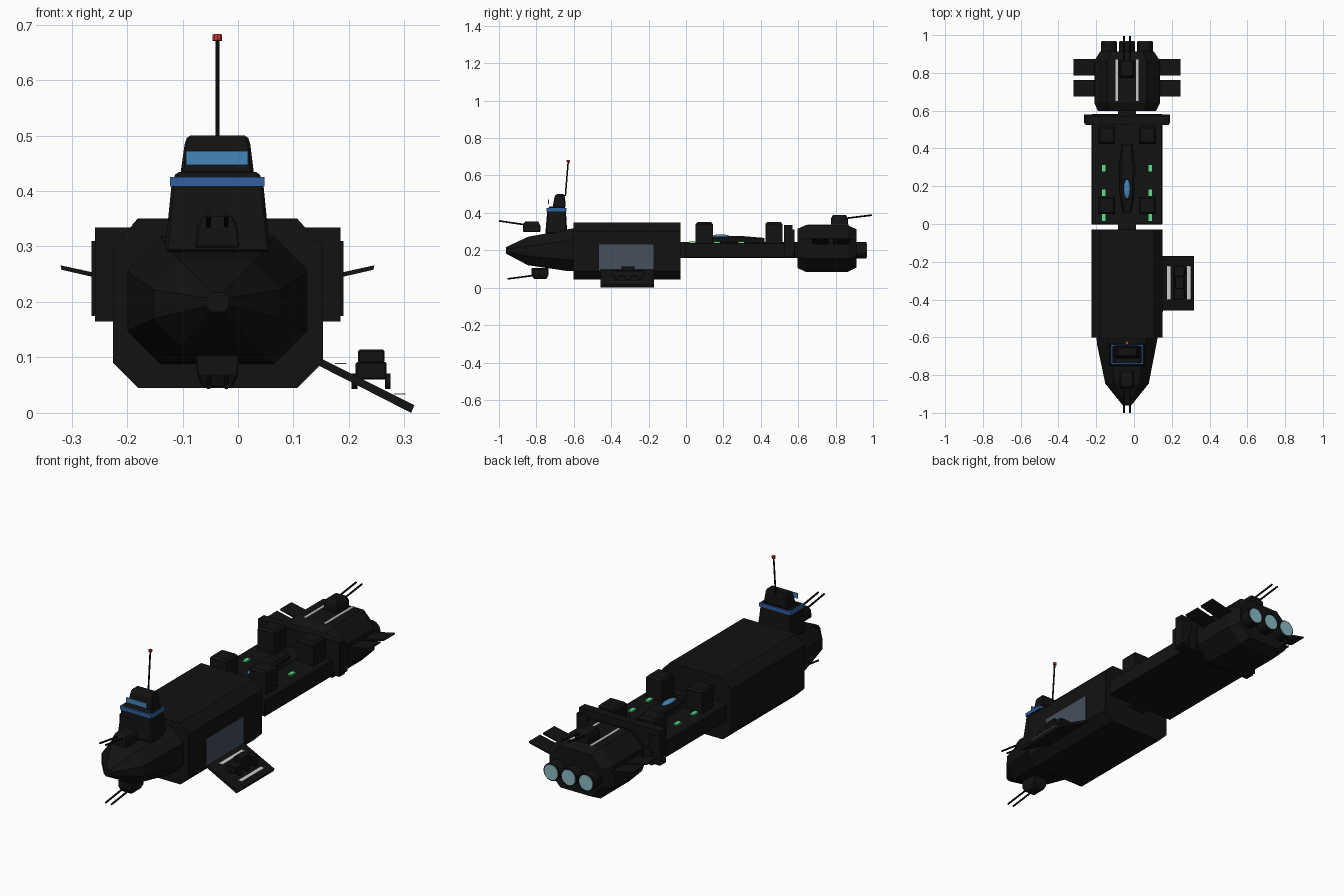
import bpy, bmesh, math
from mathutils import Vector

CX = -0.037  # ship centreline


def mat(name, rgb):
    m = bpy.data.materials.new(name)
    m.diffuse_color = (*rgb, 1)
    return m


BLACK = mat("hull_black", (0.006, 0.006, 0.006))
BLUE = mat("blue", (0.03, 0.12, 0.36))
GLASS = mat("glass_blue", (0.06, 0.24, 0.5))
WHITE = mat("white", (0.75, 0.75, 0.75))
GREEN = mat("green", (0.1, 0.75, 0.25))
RED = mat("red", (0.6, 0.04, 0.04))
GLOW = mat("engine_glow", (0.25, 0.5, 0.56))
BAY = mat("bay_grey", (0.06, 0.08, 0.11))


def loft(name, rings, m=BLACK, bevel=0.0):
    """Skin equal-length rings of points and cap both ends."""
    bm = bmesh.new()
    vs = [[bm.verts.new(p) for p in r] for r in rings]
    n = len(vs[0])
    for a, b in zip(vs, vs[1:]):
        for i in range(n):
            bm.faces.new((a[i], a[(i + 1) % n], b[(i + 1) % n], b[i]))
    bm.faces.new(vs[0])
    bm.faces.new(vs[-1])
    bmesh.ops.recalc_face_normals(bm, faces=bm.faces)
    me = bpy.data.meshes.new(name)
    bm.to_mesh(me)
    bm.free()
    ob = bpy.data.objects.new(name, me)
    bpy.context.collection.objects.link(ob)
    me.materials.append(m)
    if bevel:
        b = ob.modifiers.new("edge", "BEVEL")
        b.width, b.segments = bevel, 1
    return ob


def octa(y, x0, x1, z0, z1, c):
    return [(x0 + c, y, z0), (x1 - c, y, z0), (x1, y, z0 + c), (x1, y, z1 - c),
            (x1 - c, y, z1), (x0 + c, y, z1), (x0, y, z1 - c), (x0, y, z0 + c)]


def rect(z, x0, x1, y0, y1):
    return [(x0, y0, z), (x1, y0, z), (x1, y1, z), (x0, y1, z)]


def box(name, x0, x1, y0, y1, z0, z1, m=BLACK, bevel=0.0):
    return loft(name, [rect(z0, x0, x1, y0, y1), rect(z1, x0, x1, y0, y1)], m, bevel)


def rod(name, a, b, r, m=BLACK, n=10):
    a, b = Vector(a), Vector(b)
    d = b - a
    bpy.ops.mesh.primitive_cylinder_add(vertices=n, radius=r, depth=d.length, location=(a + b) / 2)
    ob = bpy.context.object
    ob.name = name
    ob.rotation_euler = d.to_track_quat('Z', 'Y').to_euler()
    ob.data.materials.append(m)
    bpy.ops.object.shade_smooth_by_angle()
    return ob


# cargo hold and faceted bow
loft("cargo_hold", [octa(y, -0.225, 0.152, 0.045, 0.348, 0.045) for y in (-0.602, -0.03)])
loft("bow", [octa(-0.60, -0.199, 0.125, 0.088, 0.318, 0.06),
             octa(-0.64, -0.195, 0.118, 0.09, 0.31, 0.06),
             octa(-0.845, -0.152, 0.078, 0.12, 0.272, 0.05),
             octa(-0.962, -0.058, -0.016, 0.182, 0.217, 0.01)])

# bridge tower
loft("bridge_lower", [rect(0.29, -0.132, 0.058, -0.752, -0.635), rect(0.41, -0.12, 0.046, -0.742, -0.642),
                      rect(0.434, -0.112, 0.038, -0.732, -0.648)], BLACK, 0.005)
box("bridge_band", -0.123, 0.048, -0.745, -0.638, 0.408, 0.425, BLUE)
loft("bridge_upper", [rect(0.43, -0.104, 0.029, -0.713, -0.643), rect(0.485, -0.096, 0.022, -0.703, -0.647),
                      rect(0.50, -0.091, 0.017, -0.695, -0.652)], BLACK, 0.005)
box("bridge_window", -0.094, 0.018, -0.738, -0.733, 0.447, 0.472, GLASS)
rod("mast", (CX, -0.645, 0.49), (CX, -0.63, 0.673), 0.004)
rod("mast_light", (CX, -0.63, 0.671), (CX, -0.629, 0.682), 0.009, RED)


# twin gun turrets
def turret(name, y, z, up, aim, tip_z):
    s = 0.046
    loft(name + "_base", [rect(z, CX - 0.04, CX + 0.04, y - s, y + s),
                          rect(z + up * 0.035, CX - 0.037, CX + 0.037, y - s, y + s),
                          rect(z + up * 0.057, CX - 0.027, CX + 0.027, y - s * 0.75, y + s * 0.75)],
         BLACK, 0.003)
    for dx in (-0.016, 0.016):
        rod(name + "_barrel", (CX + dx, y + aim * 0.03, z + up * 0.038),
            (CX + dx, y + aim * 0.175, tip_z), 0.0045)


turret("bow_top_turret", -0.825, 0.298, 1, -1, 0.357)
turret("bow_belly_turret", -0.78, 0.104, -1, -1, 0.047)
turret("stern_turret", 0.82, 0.332, 1, 1, 0.388)

# open side bay with lowered ramp and vehicle
box("bay_opening", 0.15, 0.1535, -0.465, -0.175, 0.092, 0.23, BAY)
ramp = [(0.15, 0.098), (0.318, 0.014), (0.312, 0.0), (0.146, 0.085)]
loft("ramp", [[(x, y, z) for x, z in ramp] for y in (-0.457, -0.17)])
for x0, x1, z in ((0.175, 0.196, 0.088), (0.281, 0.302, 0.033)):
    box("ramp_stripe", x0, x1, -0.40, -0.222, z, z + 0.002, WHITE)
box("vehicle_body", 0.212, 0.268, -0.40, -0.222, 0.06, 0.092, BLACK, 0.003)
box("vehicle_cab", 0.216, 0.264, -0.345, -0.275, 0.09, 0.114, BLACK, 0.003)
for y in (-0.37, -0.31, -0.25):
    for x in (0.21, 0.27):
        rod("vehicle_wheel", (x - 0.005, y, 0.057), (x + 0.005, y, 0.057), 0.014, BLACK, 12)

# midship spine and flight deck
box("spine", -0.085, 0.011, -0.05, 0.62, 0.158, 0.243)
box("flight_deck", -0.225, 0.15, -0.003, 0.582, 0.16, 0.24, BLACK, 0.004)
for y in (0.098, 0.47):
    for s in (-1, 1):
        cx = CX + s * 0.108
        loft("deck_container", [rect(0.235, cx - 0.045, cx + 0.045, y - 0.046, y + 0.046),
                                rect(0.34, cx - 0.045, cx + 0.045, y - 0.046, y + 0.046),
                                rect(0.35, cx - 0.036, cx + 0.036, y - 0.037, y + 0.037)])
for y in (0.035, 0.165, 0.295):
    for s in (-1, 1):
        cx = CX + s * 0.123
        box("deck_light", cx - 0.01, cx + 0.01, y - 0.018, y + 0.018, 0.238, 0.247, GREEN)
for s in (-1, 1):
    x = CX + s * 0.197
    box("side_flange", x - 0.03, x + 0.03, 0.532, 0.58, 0.175, 0.31)
box("bulkhead", -0.258, 0.185, 0.525, 0.57, 0.165, 0.334)

# parked shuttle with bubble canopy
loft("shuttle_body", [octa(0.06, CX - 0.02, CX + 0.02, 0.236, 0.258, 0.005),
                      octa(0.15, CX - 0.038, CX + 0.038, 0.236, 0.274, 0.01),
                      octa(0.30, CX - 0.042, CX + 0.042, 0.236, 0.276, 0.01),
                      octa(0.42, CX - 0.028, CX + 0.028, 0.236, 0.266, 0.008)])
bpy.ops.mesh.primitive_uv_sphere_add(segments=20, ring_count=12, radius=1, location=(CX, 0.185, 0.271))
canopy = bpy.context.object
canopy.name = "shuttle_canopy"
canopy.scale = (0.018, 0.052, 0.014)
canopy.data.materials.append(GLASS)
bpy.ops.object.shade_smooth()

# engine block
loft("engine_block", [octa(0.597, -0.19, 0.116, 0.105, 0.315, 0.06),
                      octa(0.64, -0.21, 0.137, 0.085, 0.334, 0.07),
                      octa(0.865, -0.21, 0.137, 0.085, 0.334, 0.07),
                      octa(0.912, -0.18, 0.106, 0.108, 0.312, 0.06)])
for dx in (-0.095, 0, 0.095):
    rod("engine_nozzle", (CX + dx, 0.89, 0.2), (CX + dx, 0.965, 0.2), 0.043, BLACK, 24)
    rod("engine_glow", (CX + dx, 0.96, 0.2), (CX + dx, 0.968, 0.2), 0.037, GLOW, 24)
for s in (-1, 1):
    x = CX + s * 0.055
    box("engine_stripe", x - 0.007, x + 0.007, 0.65, 0.872, 0.332, 0.337, WHITE)
    # paired radiator fins, angled up slightly
    for y in (0.674, 0.785):
        fin = [(0.15, 0.228), (0.281, 0.258), (0.283, 0.266), (0.15, 0.237)]
        loft("radiator_fin", [[(CX + s * x, yy, z) for x, z in fin] for yy in (y, y + 0.088)])
